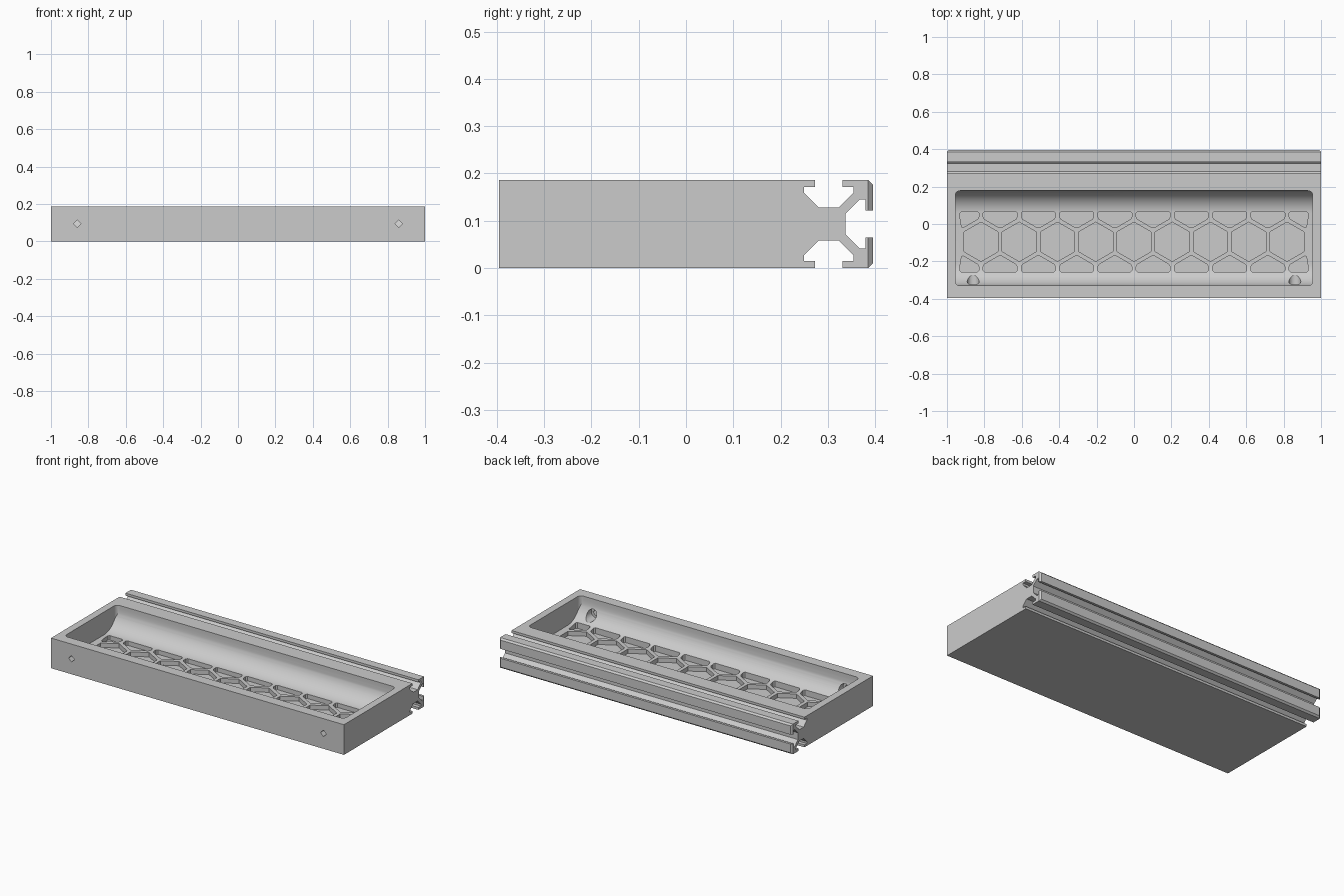
import bpy
import bmesh
import math

H = 0.186          # overall height
MID = H / 2
BACK = 0.395       # half depth
RAIL = BACK - MID  # centre of the rear rail

old = bpy.data.objects.get("Cube")
if old:
    bpy.data.objects.remove(old, do_unlink=True)

grey = bpy.data.materials.new("plain_grey")
grey.use_nodes = True
colour = (0.6, 0.6, 0.6, 1)
grey.diffuse_color = colour
grey.node_tree.nodes["Principled BSDF"].inputs["Base Color"].default_value = colour


def add_prism(bm, points, axis, lo, hi, bevel=0):
    """Extrude a closed 2D outline along x, y or z."""
    def place(p, d):
        return {"x": (d, *p), "y": (p[0], d, p[1]), "z": (*p, d)}[axis]
    a = [bm.verts.new(place(p, lo)) for p in points]
    b = [bm.verts.new(place(p, hi)) for p in points]
    n = len(points)
    faces = [bm.faces.new(a), bm.faces.new(b)]
    sides = [bm.edges.new((a[i], b[i])) for i in range(n)]
    for i in range(n):
        j = (i + 1) % n
        faces.append(bm.faces.new((a[i], a[j], b[j], b[i])))
    bmesh.ops.recalc_face_normals(bm, faces=faces)
    if bevel:
        bmesh.ops.bevel(bm, geom=sides, offset=bevel, segments=1, affect='EDGES')


def make(name, bm):
    mesh = bpy.data.meshes.new(name)
    bm.to_mesh(mesh)
    bm.free()
    ob = bpy.data.objects.new(name, mesh)
    bpy.context.scene.collection.objects.link(ob)
    mesh.materials.append(grey)
    return ob


def boolean(target, cutter, operation='DIFFERENCE'):
    mod = target.modifiers.new("cut", 'BOOLEAN')
    mod.operation = operation
    mod.solver = 'EXACT'
    mod.object = cutter
    deps = bpy.context.evaluated_depsgraph_get()
    mesh = bpy.data.meshes.new_from_object(target.evaluated_get(deps))
    target.modifiers.clear()
    target.data = mesh
    bpy.data.objects.remove(cutter, do_unlink=True)


def circle(cx, cy, r, n):
    return [(cx + r * math.cos(math.tau * i / n), cy + r * math.sin(math.tau * i / n))
            for i in range(n)]


# Half of a T-slot: (offset from slot centre, distance from rail centre)
half = [(0.029, MID), (0.029, 0.078), (0.052, 0.078), (0.052, 0.066), (0.021, 0.035)]
slot = half + [(-u, v) for u, v in reversed(half)]

# Block with the slotted rail along its back
c = 0.01
outline = [(-BACK, 0), (-BACK, H)]
outline += [(RAIL - u, MID + v) for u, v in slot]
outline += [(BACK - c, H), (BACK, H - c)]
outline += [(RAIL + v, MID + u) for u, v in slot]
outline += [(BACK, c), (BACK - c, 0)]
outline += [(RAIL + u, MID - v) for u, v in slot]
# The slots are listed from the wide side inwards, matching the outline direction
bm = bmesh.new()
add_prism(bm, outline, "x", -1, 1)
tray = make("tray_body", bm)

# Chamfered rear ends
bm = bmesh.new()
for s in (-1, 1):
    tri = [(s * (1 - 2 * c), BACK + c), (s * (1 + c), BACK - 2 * c), (s * (1 + c), BACK + c)]
    add_prism(bm, tri, "z", -0.1, 0.3)
boolean(tray, make("end_chamfers", bm))

# Rounded trough
front, rear, floor, r = -0.33, 0.178, 0.045, 0.12
arc = [math.radians(a) for a in range(0, 91, 6)]
trough = [(front, 0.3)]
trough += [(front + r - r * math.cos(a), floor + r - r * math.sin(a)) for a in arc]
trough += [(rear - r + r * math.sin(a), floor + r - r * math.cos(a)) for a in arc]
trough += [(rear, 0.3)]
bm = bmesh.new()
add_prism(bm, trough, "x", -1, 1)
cavity = make("trough_cutter", bm)

# Rounded plan for the trough
k, x_end = 0.025, 0.955
plan = []
for q, (sx, y0) in enumerate([(1, rear - k), (-1, rear - k), (-1, front + k), (1, front + k)]):
    for i in range(6):
        a = math.radians(90 * q + 18 * i)
        plan.append((sx * (x_end - k) + k * math.cos(a), y0 + k * math.sin(a)))
bm = bmesh.new()
add_prism(bm, plan, "z", -0.1, 0.25)
boolean(cavity, make("trough_plan", bm), 'INTERSECT')
boolean(tray, cavity)

# Honeycomb pockets: a full middle row and two clipped rows
pitch, rad, row_y = 0.2045, 0.105, -0.095
bm = bmesh.new()
for row in (-1, 0, 1):
    count = 10 if row else 9
    for i in range(count):
        cx = (i - (count - 1) / 2) * pitch
        cy = row_y + row * pitch * math.sqrt(3) / 2
        pts = []
        for j in range(6):
            a = math.radians(30 + 60 * j)
            if row and row * math.sin(a) > 0.9:
                continue
            pts.append((max(-0.93, min(0.93, cx + rad * math.cos(a))),
                        max(-0.257, min(0.067, cy + rad * math.sin(a)))))
        add_prism(bm, pts, "z", 0.018, 0.12, bevel=0.008 if row else 0)
boolean(tray, make("honeycomb_pockets", bm))

# Counterbored screw holes through the front wall
for name, size, sides, y0 in (("screw_holes", 0.02, 4, -0.5), ("counterbores", 0.032, 24, -0.35)):
    bm = bmesh.new()
    for x in (-0.86, 0.86):
        add_prism(bm, circle(x, 0.095, size, sides), "y", y0, -0.2)
    boolean(tray, make(name, bm))

# Smooth the curved trough, keep the machined edges sharp
bpy.context.view_layer.update()
bpy.ops.object.select_all(action='DESELECT')
tray.select_set(True)
bpy.context.view_layer.objects.active = tray
bpy.ops.object.shade_smooth_by_angle(angle=math.radians(30))
